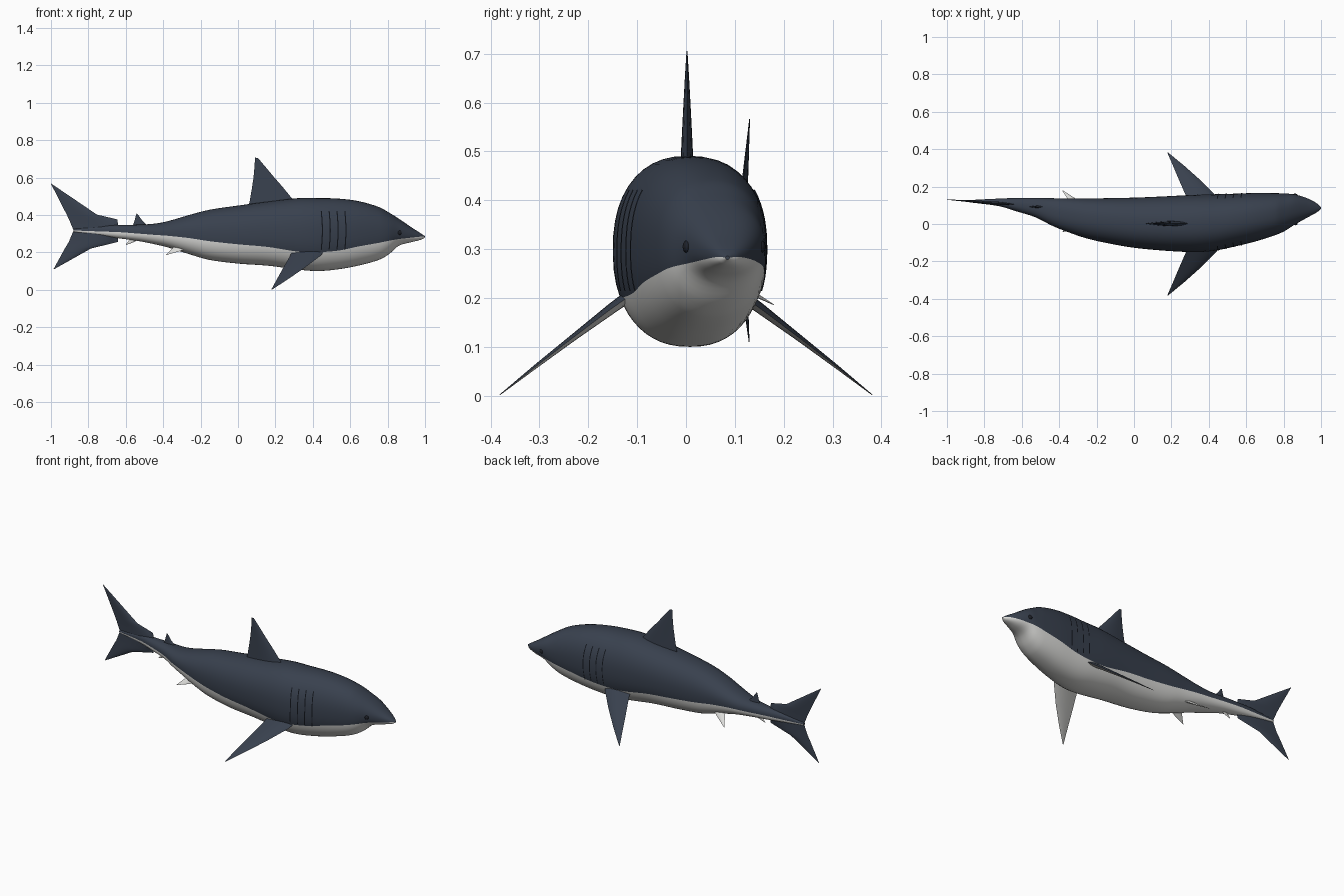
import bpy, bmesh, math
from mathutils import Vector

if "Cube" in bpy.data.objects:
    bpy.data.objects.remove(bpy.data.objects["Cube"])

def material(name, rgb):
    m = bpy.data.materials.new(name)
    m.diffuse_color = (*rgb, 1)
    m.use_nodes = True
    m.node_tree.nodes["Principled BSDF"].inputs["Base Color"].default_value = m.diffuse_color
    return m

DARK = material("slate_back", (0.040, 0.052, 0.076))
PALE = material("pale_belly", (0.72, 0.72, 0.70))
SLIT = material("dark_slit", (0.022, 0.028, 0.042))
EYE = material("eye_black", (0.012, 0.014, 0.02))

def build(name, verts, faces, mats, rule=None, indices=None):
    bm = bmesh.new()
    vs = [bm.verts.new(v) for v in verts]
    for i, f in enumerate(faces):
        face = bm.faces.new([vs[k] for k in f])
        if indices:
            face.material_index = indices[i]
    bmesh.ops.recalc_face_normals(bm, faces=bm.faces)
    bm.normal_update()
    if rule:
        for f in bm.faces:
            f.material_index = rule(f)
    me = bpy.data.meshes.new(name)
    bm.to_mesh(me)
    bm.free()
    for m in mats:
        me.materials.append(m)
    ob = bpy.data.objects.new(name, me)
    bpy.context.collection.objects.link(ob)
    return ob

# Body stations: x, top z, bottom z, colour line z, left y, right y
ST = [(-.88, .325, .310, .317, .128, .116), (-.72, .342, .288, .311, .136, .095),
      (-.636, .346, .275, .308, .139, .070), (-.53, .348, .260, .300, .140, .037),
      (-.44, .354, .242, .293, .138, -.008), (-.37, .368, .225, .288, .137, -.037),
      (-.26, .400, .190, .276, .136, -.075), (-.155, .427, .160, .260, .138, -.100),
      (0, .450, .140, .243, .141, -.127), (.166, .472, .128, .228, .148, -.143),
      (.326, .490, .107, .203, .156, -.150), (.43, .490, .100, .201, .159, -.143),
      (.54, .487, .110, .210, .162, -.120), (.647, .473, .130, .232, .166, -.094),
      (.754, .442, .160, .251, .165, -.060), (.807, .413, .190, .262, .163, -.037),
      (.86, .380, .235, .271, .158, -.003), (.93, .332, .255, .279, .136, .036),
      (.98, .300, .268, .284, .109, .064), (1.0, .286, .279, .283, .089, .081)]
POW = 2.3

def slope(i, k):
    a, b = ST[max(i - 1, 0)], ST[min(i + 1, len(ST) - 1)]
    return (b[k] - a[k]) / (b[0] - a[0])

def station(x):
    """Smooth interpolation of the body table at x."""
    i = max(j for j in range(len(ST) - 1) if ST[j][0] <= x + 1e-9)
    a, b = ST[i], ST[i + 1]
    h = b[0] - a[0]
    t = (x - a[0]) / h
    return [(2*t**3 - 3*t**2 + 1) * a[k] + (t**3 - 2*t*t + t) * h * slope(i, k)
            + (3*t*t - 2*t**3) * b[k] + (t**3 - t*t) * h * slope(i + 1, k) for k in range(1, 6)]

def power(v, p):
    return math.copysign(abs(v) ** p, v)

def surface(x, z, side, out=0.0):
    """Point on the body flank at height z."""
    top, bot, _, yl, yr = station(x)
    s = max(-1, min(1, (z - (top + bot) / 2) / ((top - bot) / 2)))
    w = (yl - yr) / 2 * (1 - abs(s) ** POW) ** (1 / POW)
    return Vector((x, (yl + yr) / 2 + side * (w + out), z + out * s))

# Body: lofted rings whose edge loop follows the colour line
LOW, UP, SUB = 10, 14, 5
xs = [a[0] + (b[0] - a[0]) * j / SUB for a, b in zip(ST, ST[1:]) for j in range(SUB)] + [1.0]
verts, faces, idx = [], [], []
N = 2 * (LOW + UP)
for x in xs:
    top, bot, split, yl, yr = station(x)
    zc, h, yc, w = (top + bot) / 2, (top - bot) / 2, (yl + yr) / 2, (yl - yr) / 2
    a = math.asin(power(max(-.95, min(.95, (split - zc) / h)), POW / 2))
    ang = [-math.pi/2 + (a + math.pi/2) * i / LOW for i in range(LOW)]
    ang += [a + (math.pi/2 - a) * i / UP for i in range(UP + 1)]
    half = [(w * abs(math.cos(t)) ** (2 / POW), zc + h * power(math.sin(t), 2 / POW)) for t in ang]
    verts += [(x, yc + y, z) for y, z in half] + [(x, yc - y, z) for y, z in half[-2:0:-1]]
for r in range(len(xs) - 1):
    for i in range(N):
        j = (i + 1) % N
        faces.append((r*N + i, r*N + j, (r + 1)*N + j, (r + 1)*N + i))
        idx.append(1 if i < LOW or i >= N - LOW else 0)
faces += [tuple(range(N)), tuple(range((len(xs) - 1) * N, len(xs) * N))]
idx += [0, 0]
build("body", verts, faces, [DARK, PALE], indices=idx)

# Fins: rows of (leading point, trailing point, half thickness), lens section
def fin(name, rows, normal, mats, rule=None, steps=8):
    n = Vector(normal).normalized()
    verts, faces = [], []
    m = 2 * steps
    for lead, trail, t in rows:
        lead, trail = Vector(lead), Vector(trail)
        for i in range(m):
            s = i / steps if i <= steps else (m - i) / steps
            off = t * math.sin(math.pi * s ** 0.75) * (1 if i <= steps else -1)
            verts.append(lead.lerp(trail, s) + n * off)
    for r in range(len(rows) - 1):
        for i in range(m):
            j = (i + 1) % m
            faces.append((r*m + i, r*m + j, (r + 1)*m + j, (r + 1)*m + i))
    faces += [tuple(range(m)), tuple(range((len(rows) - 1)*m, len(rows)*m))]
    return build(name, verts, faces, mats, rule)

def upright(name, rows, y, mat):
    """Vertical fin: rows of (lead x, lead z, trail x, trail z, thickness)."""
    fin(name, [((a, y(a), b), (c, y(c), d), t) for a, b, c, d, t in rows], (0.07, 1, 0), [mat])

upright("dorsal_fin", [(.32, .45, .05, .43, .015), (.287, .49, .062, .47, .013),
        (.24, .548, .074, .54, .010), (.19, .605, .083, .60, .007),
        (.145, .659, .088, .655, .004), (.106, .705, .091, .706, .001)],
        lambda x: .002, DARK)
upright("second_dorsal_fin", [(-.475, .335, -.565, .335, .007), (-.512, .37, -.553, .37, .004),
        (-.537, .405, -.543, .407, .0008)], lambda x: .092, DARK)
upright("anal_fin", [(-.525, .275, -.575, .28, .006), (-.555, .255, -.587, .258, .003),
        (-.597, .24, -.602, .241, .0008)], lambda x: .095, PALE)
upright("tail_fin", [(-.998, .567, -1, .566, .0008), (-.88, .487, -.957, .483, .004),
        (-.755, .402, -.915, .40, .007), (-.645, .376, -.903, .375, .008),
        (-.637, .317, -.879, .317, .008), (-.642, .256, -.905, .255, .008),
        (-.787, .22, -.926, .22, .006), (-.983, .11, -.986, .111, .0008)],
        lambda x: .122 - (x + .88) * .07, DARK)

below = lambda f: 1 if f.normal.z < 0 else 0
for side, label in ((1, "left"), (-1, "right")):
    # Pectoral fins, dark above and pale below
    fin(label + "_pectoral_fin",
        [((.475, side*.09, .222), (.295, side*.09, .225), .013),
         ((.44, side*.15, .180), (.278, side*.15, .180), .011),
         ((.36, side*.23, .120), (.243, side*.23, .119), .007),
         ((.27, side*.31, .058), (.209, side*.31, .058), .004),
         ((.184, side*.381, .002), (.178, side*.382, .001), .0008)],
        (0, side*.763, 1), [DARK, PALE], below)
    # Pelvic fins
    yl, yt, yp = (.095, .095, .18) if side > 0 else (-.015, .005, -.043)
    fin(label + "_pelvic_fin",
        [((-.245, yl, .228), (-.33, yt, .245), .007),
         ((-.315, (yl + yp)/2, .205), (-.357, (yt + yp)/2, .215), .004),
         ((-.381, yp, .186), (-.385, yp, .186), .0008)],
        (0, side*.6, 1), [PALE])
    # Eyes
    bpy.ops.mesh.primitive_uv_sphere_add(segments=20, ring_count=12, radius=.013,
                                         location=surface(.862, .305, side, -.004))
    eye = bpy.context.object
    eye.name = label + "_eye"
    eye.scale.y = .7
    eye.data.materials.append(EYE)
    # Gill slits: thin strips hugging the flank
    for g in range(4):
        x0, v, f = .445 + .042 * g, [], []
        for k in range(15):
            z = .215 + .205 * k / 14
            bow = x0 + .006 * math.sin(math.pi * k / 14)
            v += [surface(bow - .003, z, side, .0015), surface(bow, z, side, .003),
                  surface(bow + .003, z, side, .0015)]
        for k in range(14):
            f += [(3*k + c, 3*k + c + 1, 3*k + c + 4, 3*k + c + 3) for c in (0, 1)]
        build(f"{label}_gill_slit_{g + 1}", v, f, [SLIT])

# Smooth shading with sharp fin edges kept
bpy.ops.object.select_all(action='SELECT')
bpy.context.view_layer.objects.active = bpy.data.objects["body"]
bpy.ops.object.shade_smooth_by_angle(angle=math.radians(40))
